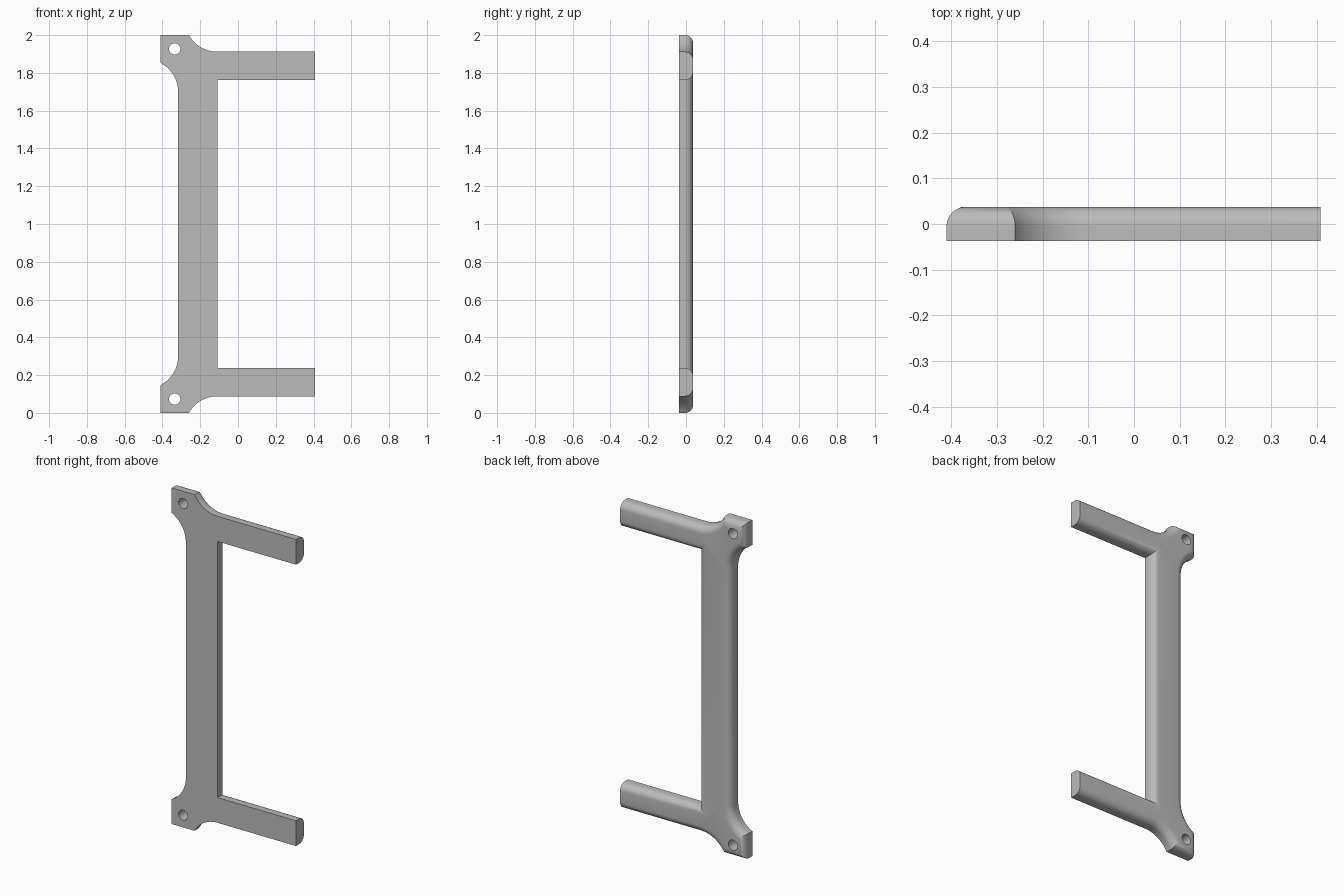
import bpy, bmesh
from math import sin, cos, asin, pi

if "Cube" in bpy.data.objects:
    bpy.data.objects.remove(bpy.data.objects["Cube"], do_unlink=True)

HALF_DEPTH = 0.0375
ROUND = 0.043
ARM_END = 0.408
STEPS = 12

grey = bpy.data.materials.new("plain_grey")
grey.use_nodes = True
grey.diffuse_color = (0.5, 0.5, 0.5, 1)
grey.node_tree.nodes["Principled BSDF"].inputs["Base Color"].default_value = (0.5, 0.5, 0.5, 1)


def fillet(rise, run):
    """Concave arc as (rise, run) offsets from its tangent point to its sharp end."""
    r = (rise ** 2 + run ** 2) / (2 * rise)
    end = asin(run / r)
    return [(r - r * cos(end * i / STEPS), r * sin(end * i / STEPS)) for i in range(STEPS + 1)]


# Upper half of the outline, measured from mid height: spine, ear, arm
upper = [(-0.317 - a, 0.70 + b) for a, b in fillet(0.093, 0.152)]
upper += [(-0.11 - b, 0.912 + a) for a, b in reversed(fillet(0.088, 0.15))]
upper.insert(STEPS + 1, (-0.41, 1.0))
upper += [(ARM_END, 0.912), (ARM_END, 0.762), (-0.108, 0.762)]
outline = upper + [(x, -z) for x, z in reversed(upper)]

# Extrude the outline and round its back edges, leaving the arm ends square
bm = bmesh.new()
front = bm.faces.new([bm.verts.new((x, -HALF_DEPTH, 1 + z)) for x, z in outline])
extruded = bmesh.ops.extrude_face_region(bm, geom=[front], use_keep_orig=True)["geom"]
back_verts = [v for v in extruded if isinstance(v, bmesh.types.BMVert)]
bmesh.ops.translate(bm, verts=back_verts, vec=(0, 2 * HALF_DEPTH, 0))
bmesh.ops.recalc_face_normals(bm, faces=bm.faces[:])
back_edges = [e for e in bm.edges
              if all(v.co.y > 0 for v in e.verts)
              and not all(v.co.x > ARM_END - 0.001 for v in e.verts)]
bmesh.ops.bevel(bm, geom=back_edges, offset=ROUND, offset_type='OFFSET', segments=8,
                profile=0.5, affect='EDGES', clamp_overlap=False)
bmesh.ops.recalc_face_normals(bm, faces=bm.faces[:])
mesh = bpy.data.meshes.new("bracket_frame")
bm.to_mesh(mesh)
bm.free()
mesh.materials.append(grey)
frame = bpy.data.objects.new("bracket_frame", mesh)
bpy.context.collection.objects.link(frame)

# Screw holes through both ears
for z in (0.073, 1.927):
    bpy.ops.mesh.primitive_cylinder_add(vertices=32, radius=0.03, depth=0.3,
                                        location=(-0.335, 0, z), rotation=(pi / 2, 0, 0))
    cutter = bpy.context.object
    cutter.name = "hole_cutter"
    cutter.hide_render = True
    cutter.data.materials.append(grey)
    cut = frame.modifiers.new("screw_hole", 'BOOLEAN')
    cut.operation = 'DIFFERENCE'
    cut.solver = 'EXACT'
    cut.object = cutter
    bpy.ops.object.select_all(action='DESELECT')
    frame.select_set(True)
    bpy.context.view_layer.objects.active = frame
    bpy.ops.object.modifier_apply(modifier=cut.name)
    bpy.data.objects.remove(cutter, do_unlink=True)

bpy.ops.object.shade_smooth_by_angle(angle=pi / 6)
